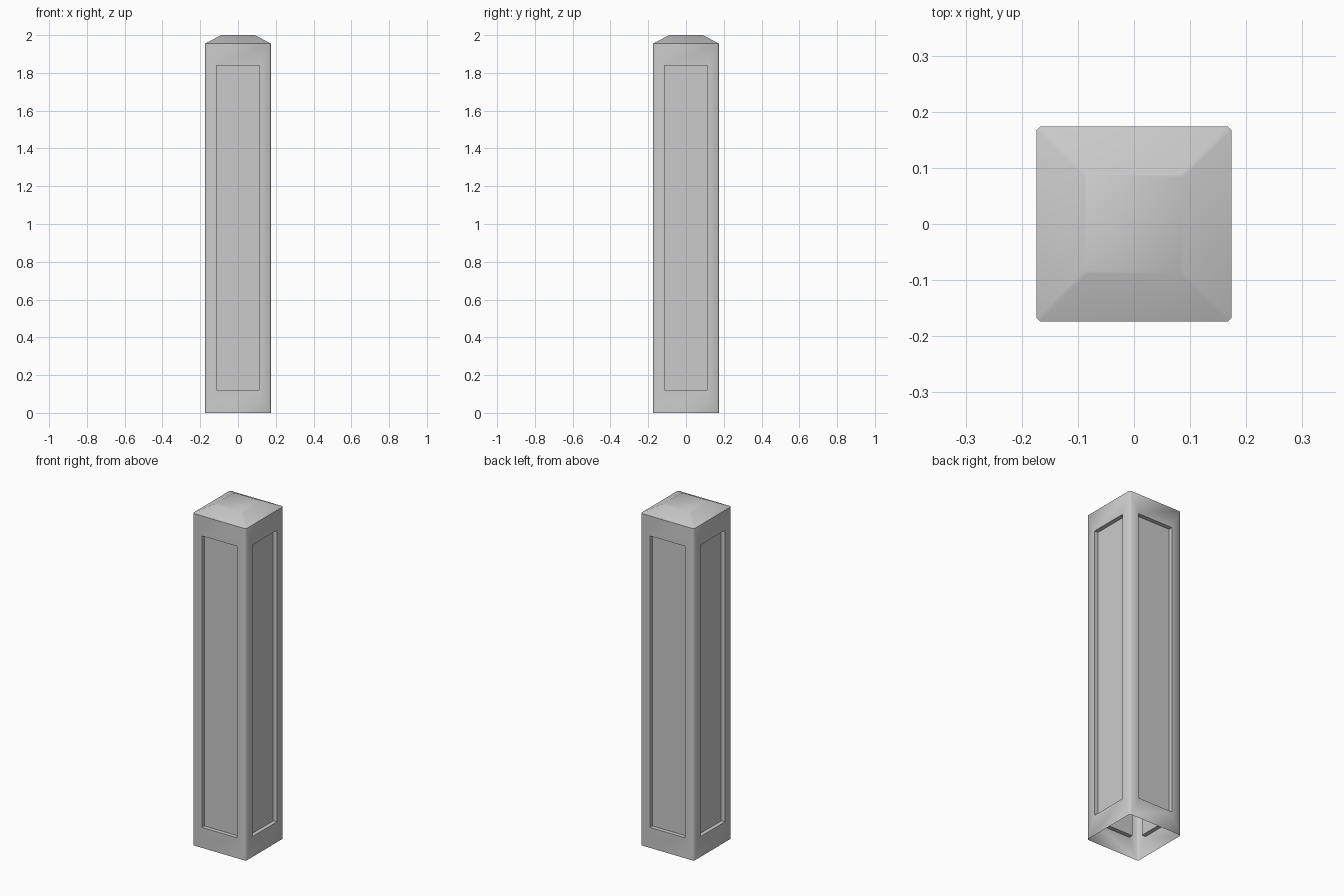
import bpy, bmesh, math

if "Cube" in bpy.data.objects:
    bpy.data.objects.remove(bpy.data.objects["Cube"])

HALF, SHOULDER, TOP = 0.174, 1.956, 2.0
CAP_HALF, CHAMFER = 0.088, 0.007
PANEL_HALF, PANEL_LOW, PANEL_HIGH, DEPTH = 0.092, 0.12, 1.838, 0.024


def ring(bm, half, z, c):
    # square outline with chamfered corners
    pts = []
    for i in range(4):
        a = i * math.pi / 2
        co, si = round(math.cos(a)), round(math.sin(a))
        for x, y in ((half, -half + c), (half, half - c)):
            pts.append(bm.verts.new((x * co - y * si, x * si + y * co, z)))
    return pts


bm = bmesh.new()
rings = [ring(bm, HALF, 0, CHAMFER),
         ring(bm, HALF, SHOULDER, CHAMFER),
         ring(bm, CAP_HALF, TOP, CHAMFER * 0.7)]

# shaft and sloped cap, open underneath
sides = []
for level, (lo, hi) in enumerate(zip(rings, rings[1:])):
    for i in range(8):
        j = (i + 1) % 8
        face = bm.faces.new((lo[i], lo[j], hi[j], hi[i]))
        if level == 0 and i % 2 == 0:
            sides.append(face)
bm.faces.new(rings[-1])
bm.normal_update()

# recessed panel on each of the four sides
bmesh.ops.inset_individual(bm, faces=sides, thickness=HALF - CHAMFER - PANEL_HALF)
for face in sides:
    for v in face.verts:
        v.co.z = PANEL_LOW if v.co.z < 1 else PANEL_HIGH
bm.normal_update()
bmesh.ops.inset_individual(bm, faces=sides, thickness=0, depth=-DEPTH)

mesh = bpy.data.meshes.new("pillar")
bm.to_mesh(mesh)
bm.free()
pillar = bpy.data.objects.new("pillar", mesh)
bpy.context.collection.objects.link(pillar)
bpy.context.view_layer.objects.active = pillar
pillar.select_set(True)
bpy.ops.object.shade_smooth_by_angle(angle=math.radians(50))
